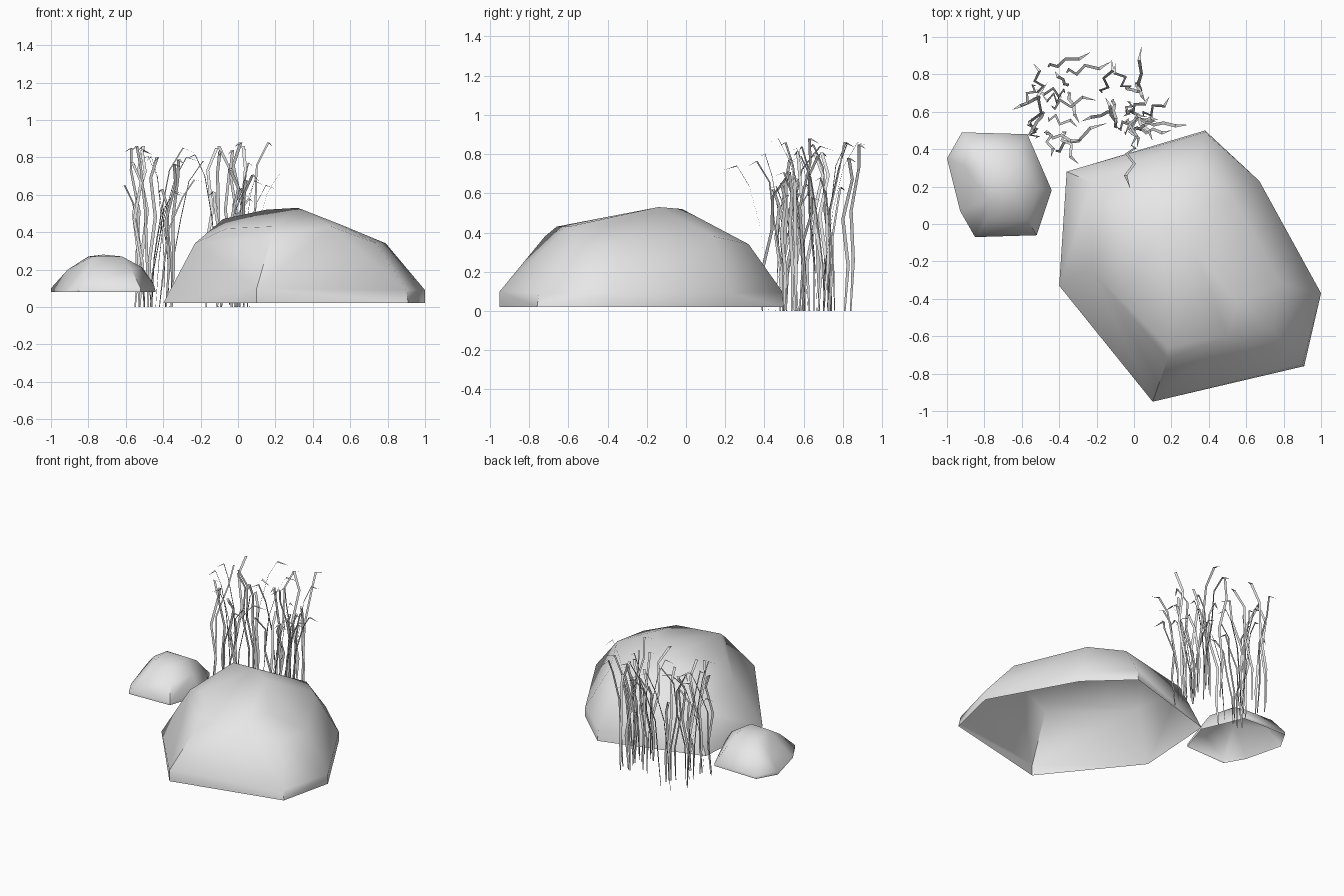
import bpy, bmesh, math, random
from mathutils import Vector

random.seed(7)
if "Cube" in bpy.data.objects:
    bpy.data.objects.remove(bpy.data.objects["Cube"], do_unlink=True)


def make_material(name, rgb):
    mat = bpy.data.materials.new(name)
    mat.use_nodes = True
    mat.diffuse_color = (*rgb, 1)
    mat.node_tree.nodes["Principled BSDF"].inputs["Base Color"].default_value = (*rgb, 1)
    return mat


GREY = make_material("plain_grey", (0.8, 0.8, 0.8))


def add_object(name, bm, angle):
    mesh = bpy.data.meshes.new(name)
    bm.to_mesh(mesh)
    bm.free()
    mesh.materials.append(GREY)
    obj = bpy.data.objects.new(name, mesh)
    bpy.context.collection.objects.link(obj)
    bpy.ops.object.select_all(action='DESELECT')
    obj.select_set(True)
    bpy.context.view_layer.objects.active = obj
    bpy.ops.object.shade_smooth_by_angle(angle=math.radians(angle))
    return obj


def make_rock(name, base_z, outline, upper):
    """Faceted convex boulder: a flat outline plus upper corners, open underneath."""
    bm = bmesh.new()
    for x, y in outline:
        bm.verts.new((x, y, base_z))
    for p in upper:
        bm.verts.new(p)
    bmesh.ops.convex_hull(bm, input=bm.verts[:])
    bm.normal_update()
    under = [f for f in bm.faces if f.normal.z < -0.95]
    bmesh.ops.delete(bm, geom=under, context='FACES')
    loose = [v for v in bm.verts if not v.link_faces]
    bmesh.ops.delete(bm, geom=loose, context='VERTS')
    return add_object(name, bm, 50)


# Large boulder
make_rock("large_boulder", 0.02,
          [(-0.36, 0.28), (0.38, 0.5), (0.67, 0.23), (1.0, -0.37),
           (0.91, -0.76), (0.1, -0.95), (-0.4, -0.33)],
          [(0.38, 0.49, 0.1), (0.67, 0.23, 0.09), (1.0, -0.37, 0.09),
           (0.9, -0.75, 0.09), (0.1, -0.95, 0.1),
           (-0.22, 0.22, 0.31), (0.34, 0.32, 0.34), (0.53, 0.14, 0.38),
           (0.79, -0.32, 0.34), (0.74, -0.56, 0.34), (0.18, -0.72, 0.38),
           (-0.23, -0.24, 0.34),
           (-0.08, 0.06, 0.47), (0.15, -0.02, 0.52), (0.32, -0.14, 0.53),
           (0.55, -0.42, 0.44), (0.5, -0.6, 0.43), (0.18, -0.66, 0.43),
           (-0.06, -0.36, 0.42)])

# Small boulder
make_rock("small_boulder", 0.08,
          [(-0.92, 0.49), (-0.57, 0.48), (-0.44, 0.18), (-0.52, -0.06),
           (-0.85, -0.07), (-0.93, 0.07), (-1.0, 0.35)],
          [(-0.92, 0.49, 0.1), (-0.57, 0.48, 0.1), (-0.45, 0.18, 0.12),
           (-0.52, -0.06, 0.1), (-0.85, -0.07, 0.1), (-1.0, 0.35, 0.1),
           (-0.87, 0.41, 0.21), (-0.62, 0.4, 0.21), (-0.51, 0.19, 0.21),
           (-0.57, 0.02, 0.2), (-0.79, 0.02, 0.2), (-0.91, 0.31, 0.2),
           (-0.8, 0.3, 0.27), (-0.63, 0.3, 0.27), (-0.62, 0.12, 0.27),
           (-0.78, 0.13, 0.27), (-0.72, 0.22, 0.28)])

# Blade profile: fraction of lean, fraction of height, half width
BLADE = [(0.0, 0.0, 0.004), (0.06, 0.3, 0.009), (0.2, 0.6, 0.009),
         (0.42, 0.86, 0.008), (0.7, 1.0, 0.009), (1.0, 0.97, 0.0)]


def add_blade(bm, root, tip, height):
    """Thin tapering ribbon that climbs, leans and nods over at the tip."""
    root, tip = Vector((*root, 0)), Vector((*tip, 0))
    lean = tip - root
    across = Vector((-lean.y, lean.x, 0)).normalized()
    across.rotate(Vector((0, 0, 1)).rotation_difference(
        Vector((random.uniform(-0.3, 0.3), random.uniform(-0.3, 0.3), 1))))
    sway = random.uniform(-0.03, 0.03)
    rows = []
    for i, (along, up, half) in enumerate(BLADE):
        c = root + lean * along + Vector((0, 0, height * up))
        if 0 < i < 5:
            c += Vector((-lean.y, lean.x, 0)).normalized() * sway * (1, -0.6)[i % 2]
        if half:
            rows.append([bm.verts.new(c - across * half), bm.verts.new(c + across * half)])
        else:
            rows.append([bm.verts.new(c)])
    for a, b in zip(rows, rows[1:]):
        bm.faces.new([a[0], a[1]] + b[::-1])


def make_clump(name, centre, spread, count, set_blades):
    bm = bmesh.new()
    for blade in set_blades:
        add_blade(bm, *blade)
    for _ in range(count):
        x = centre[0] + random.uniform(-1, 1) * spread[0]
        y = centre[1] + random.uniform(-1, 1) * spread[1]
        a, r = random.uniform(0, math.tau), random.uniform(0.08, 0.2)
        add_blade(bm, (x, y), (x + r * math.cos(a), y + r * math.sin(a)),
                  random.uniform(0.56, 0.87))
    add_object(name, bm, 30)


# Grass clumps: tall outer blades are placed, the rest are scattered
make_clump("left_grass_clump", (-0.02, 0.62), (0.1, 0.14), 14, [
    ((0.03, 0.7), (0.04, 0.95), 0.86), ((0.06, 0.54), (0.29, 0.53), 0.71),
    ((-0.01, 0.42), (-0.02, 0.19), 0.74), ((0.05, 0.58), (0.19, 0.68), 0.88),
    ((-0.17, 0.7), (-0.12, 0.88), 0.85), ((-0.03, 0.72), (-0.1, 0.86), 0.86),
    ((0.0, 0.62), (-0.02, 0.41), 0.88), ((0.03, 0.5), (0.2, 0.5), 0.65)])
make_clump("right_grass_clump", (-0.44, 0.6), (0.09, 0.15), 9, [
    ((-0.46, 0.84), (-0.23, 0.92), 0.85), ((-0.36, 0.81), (-0.12, 0.87), 0.78),
    ((-0.5, 0.68), (-0.65, 0.61), 0.65), ((-0.5, 0.7), (-0.54, 0.86), 0.86),
    ((-0.42, 0.39), (-0.14, 0.54), 0.68), ((-0.44, 0.63), (-0.2, 0.66), 0.8),
    ((-0.48, 0.6), (-0.57, 0.47), 0.86), ((-0.55, 0.48), (-0.46, 0.76), 0.84),
    ((-0.47, 0.48), (-0.28, 0.45), 0.62)])
